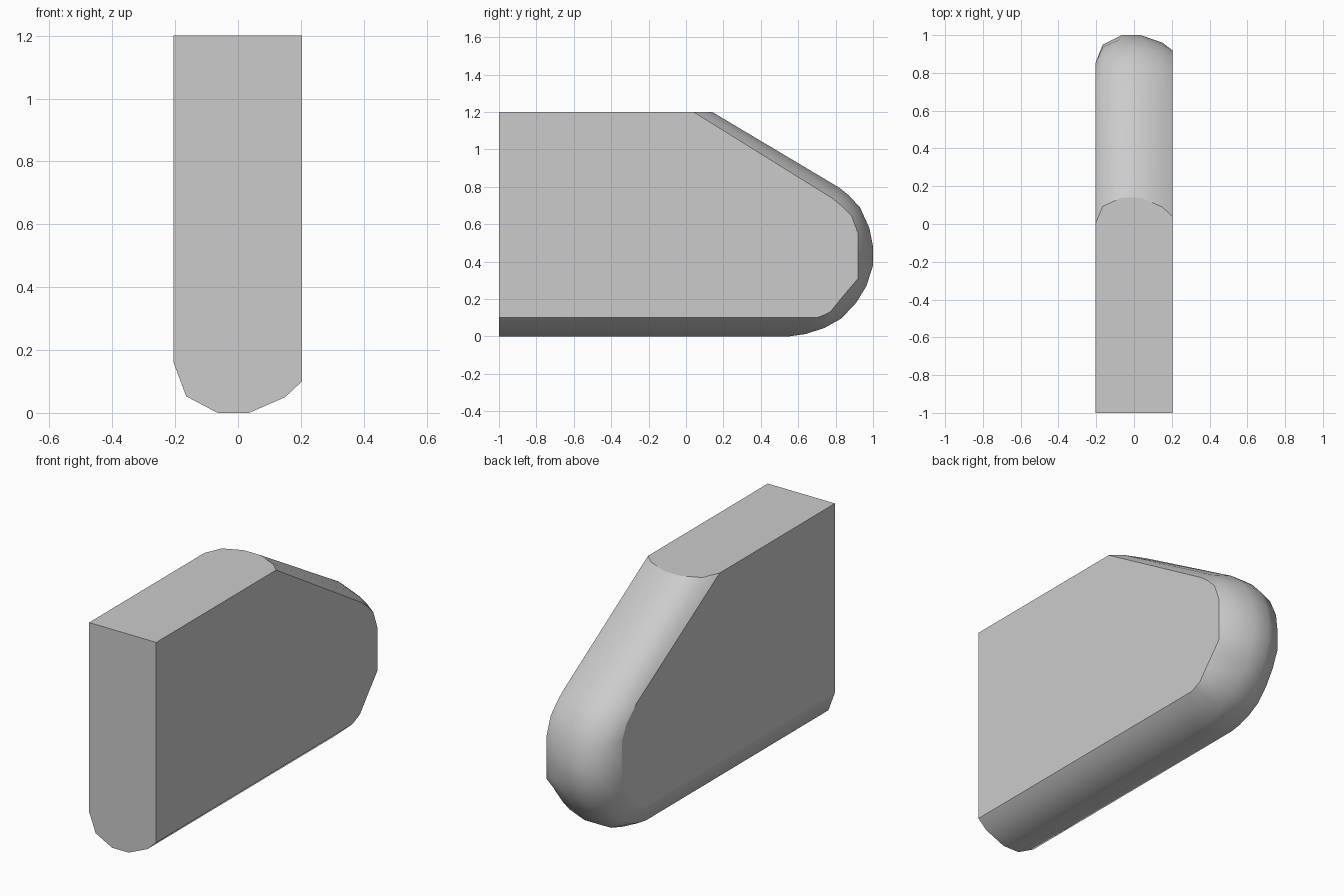
import bpy
import bmesh
from mathutils import Vector

default = bpy.data.objects.get("Cube")
if default:
    bpy.data.objects.remove(default, do_unlink=True)

FRONT, TOP = -1.0, 1.2

# Edge outlines as (y, z), from the underside, round the back, up the slope
crown = [(.55, 0), (.64, .013), (.74, .045), (.83, .095), (.91, .18), (.965, .27), (1, .38),
         (1, .48), (.98, .58), (.93, .69), (.87, .755), (.82, .795), (.14, TOP)]
left_rim = [(.7, .1), (.72, .107), (.745, .118), (.77, .13), (.815, .185), (.865, .245), (.92, .31),
            (.92, .47), (.92, .55), (.885, .645), (.83, .7), (.78, .74), (.04, TOP)]
right_rim = [(.65, .16), (.665, .165), (.69, .175), (.72, .19), (.76, .24), (.8, .3), (.85, .37),
             (.85, .47), (.85, .595), (.81, .68), (.785, .7), (.72, .76), (0, TOP)]


def blend(outline, amount):
    """Outline part of the way from the crown to a side rim."""
    return [Vector(a).lerp(Vector(b), amount) for a, b in zip(crown, outline)]


# Slices across the width: x position, side rim, blend towards that rim
slices = [(-.205, right_rim, 1), (-.165, right_rim, .33), (-.065, right_rim, 0),
          (.035, left_rim, 0), (.15, left_rim, .5), (.203, left_rim, 1)]

bm = bmesh.new()
rows = []
for x, rim, amount in slices:
    points = blend(rim, amount)
    points.insert(0, Vector((FRONT, points[0].y)))
    rows.append([bm.verts.new((x, p.x, p.y)) for p in points])

# Rounded underside, back and slope
for row, following in zip(rows, rows[1:]):
    for i in range(len(row) - 1):
        face = bm.faces.new((row[i], row[i + 1], following[i + 1], following[i]))
        face.smooth = True

# Flat sides, front and top
right_corner, left_corner = (bm.verts.new((row[0].co.x, FRONT, TOP)) for row in (rows[0], rows[-1]))
flat_faces = [
    rows[0] + [right_corner],
    rows[-1] + [left_corner],
    [row[0] for row in rows] + [left_corner, right_corner],
    [row[-1] for row in rows] + [left_corner, right_corner],
]
for corners in flat_faces:
    face = bm.faces.new(corners)
    for edge in face.edges:
        edge.smooth = False

bmesh.ops.recalc_face_normals(bm, faces=bm.faces[:])
mesh = bpy.data.meshes.new("rounded_block")
bm.to_mesh(mesh)
bm.free()
block = bpy.data.objects.new("rounded_block", mesh)
bpy.context.collection.objects.link(block)

# Plain grey
grey = bpy.data.materials.new("light_grey")
grey.use_nodes = True
colour = (.6, .6, .6, 1)
grey.diffuse_color = colour
grey.node_tree.nodes["Principled BSDF"].inputs["Base Color"].default_value = colour
mesh.materials.append(grey)
